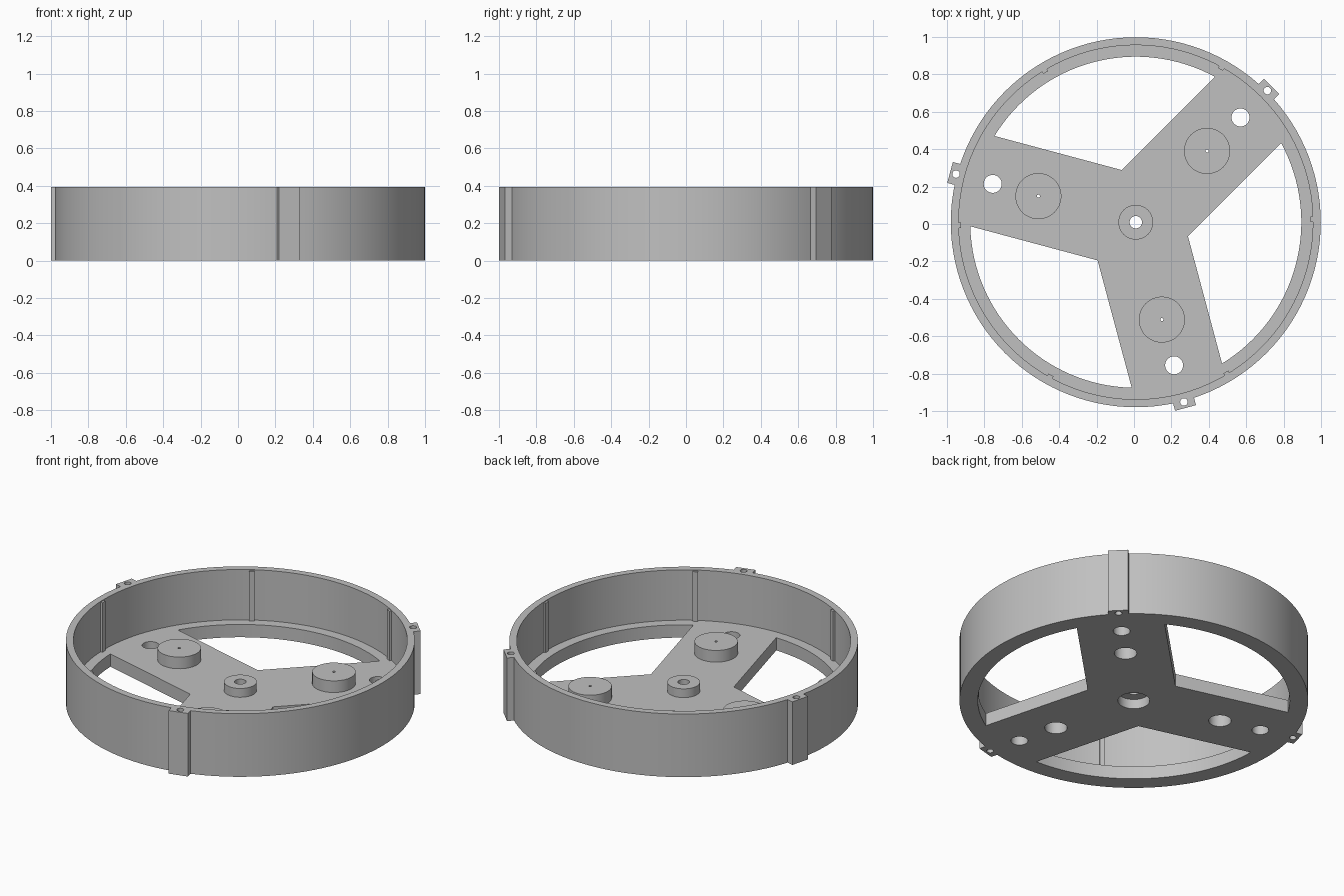
import bpy, bmesh
from math import radians, sin, cos, asin, pi
from mathutils import Matrix, Vector

cube = bpy.data.objects.get("Cube")
if cube:
    bpy.data.objects.remove(cube, do_unlink=True)

CENTRE = Vector((0.0095, 0.0095, 0))
ARMS = [radians(a) for a in (45, 165, 285)]
SEGS = 120
HEIGHT, FLOOR = 0.395, 0.08
WALL_IN, WALL_OUT, OPENING = 0.947, 0.989, 0.885
ARM_HALF = 0.25

grey = bpy.data.materials.new("plain grey")
grey.use_nodes = True
colour = (0.53, 0.53, 0.53, 1)
grey.diffuse_color = colour
grey.node_tree.nodes["Principled BSDF"].inputs["Base Color"].default_value = colour


def polar(r, a):
    return Vector((r * cos(a), r * sin(a)))


def circle(r, centre=(0, 0), n=48):
    return [Vector(centre) + polar(r, 2 * pi * i / n) for i in range(n)]


def make(name, bm):
    bmesh.ops.recalc_face_normals(bm, faces=bm.faces[:])
    mesh = bpy.data.meshes.new(name)
    bm.to_mesh(mesh)
    bm.free()
    mesh.materials.append(grey)
    obj = bpy.data.objects.new(name, mesh)
    bpy.context.collection.objects.link(obj)
    obj.location = CENTRE
    return obj


def prisms(name, outlines, z0, z1):
    """Extrude each flat outline from z0 to z1, all in one object."""
    bm = bmesh.new()
    for pts in outlines:
        low = [bm.verts.new((p.x, p.y, z0)) for p in pts]
        high = [bm.verts.new((p.x, p.y, z1)) for p in pts]
        bm.faces.new(low[::-1])
        bm.faces.new(high)
        for i in range(len(pts)):
            j = (i + 1) % len(pts)
            bm.faces.new((low[i], low[j], high[j], high[i]))
    return make(name, bm)


def lathe(name, profile, n, centre=(0, 0)):
    """Revolve a closed (radius, height) profile."""
    bm = bmesh.new()
    rings = [[bm.verts.new((*(Vector(centre) + polar(r, 2 * pi * i / n)), z))
              for i in range(n)] for r, z in profile]
    for k, ring in enumerate(rings):
        nxt = rings[(k + 1) % len(rings)]
        for i in range(n):
            j = (i + 1) % n
            bm.faces.new((ring[i], ring[j], nxt[j], nxt[i]))
    return make(name, bm)


def block(a, r0, r1, half):
    """Outline of a rectangle pointing outwards at angle a."""
    side = polar(half, a + pi / 2)
    return [polar(r0, a) - side, polar(r1, a) - side, polar(r1, a) + side, polar(r0, a) + side]


def combine(obj, tool, operation):
    mod = obj.modifiers.new("combine", 'BOOLEAN')
    mod.object, mod.operation, mod.solver = tool, operation, 'EXACT'
    bpy.context.view_layer.update()
    graph = bpy.context.evaluated_depsgraph_get()
    mesh = bpy.data.meshes.new_from_object(obj.evaluated_get(graph))
    obj.modifiers.clear()
    obj.data = mesh
    bpy.data.objects.remove(tool, do_unlink=True)


def window(a):
    """Opening between two arms: inner corner plus an arc along the rim."""
    middle = a + radians(60)
    spread = radians(60) - asin(ARM_HALF / OPENING)
    arc = [polar(OPENING, middle + spread * (i / 16 - 1)) for i in range(33)]
    return [polar(ARM_HALF / sin(radians(60)), middle)] + arc


# Spoked floor with windows, arm holes and bores under the bosses
floor = prisms("spoked_floor", [circle(WALL_IN, n=SEGS)], 0, FLOOR)
openings = [window(a) for a in ARMS]
openings += [circle(0.048, polar(0.792, a)) for a in ARMS]
openings += [circle(0.064, polar(0.539, a)) for a in ARMS]
openings.append(circle(0.09))
combine(floor, prisms("floor_cutter", openings, -0.1, 0.2), 'DIFFERENCE')

# Outer wall with three drilled lugs
wall = lathe("outer_wall", [(WALL_IN, 0), (WALL_OUT, 0), (WALL_OUT, HEIGHT), (WALL_IN, HEIGHT)], SEGS)
combine(wall, prisms("lugs", [block(a, 0.965, 1.028, 0.058) for a in ARMS], 0, HEIGHT), 'UNION')
combine(wall, prisms("lug_cutter", [circle(0.02, polar(0.995, a), 24) for a in ARMS], -0.1, 0.5), 'DIFFERENCE')

# Slim ribs inside the wall
ribs = prisms("inner_ribs", [block(radians(1 + 60 * i), 0.934, 0.95, 0.015) for i in range(6)],
              FLOOR, HEIGHT - 0.005)

# Hollow bosses on the arms, each with a pinhole
bosses = []
for i, a in enumerate(ARMS):
    profile = [(0.064, FLOOR), (0.123, FLOOR), (0.123, 0.153), (0.008, 0.153), (0.008, 0.13), (0.064, 0.13)]
    bosses.append(lathe(f"arm_boss_{i + 1}", profile, 48, polar(0.539, a)))

# Central hub with a through hole over a wide recess
hub = lathe("central_hub", [(0.033, 0.06), (0.093, 0.06), (0.093, 0.135), (0.033, 0.135)], 48)

# Smooth the round sides, keep hard edges
bpy.ops.object.select_all(action='DESELECT')
for obj in [floor, wall, hub, ribs] + bosses:
    obj.select_set(True)
bpy.context.view_layer.objects.active = wall
bpy.ops.object.shade_smooth_by_angle(angle=radians(30))
